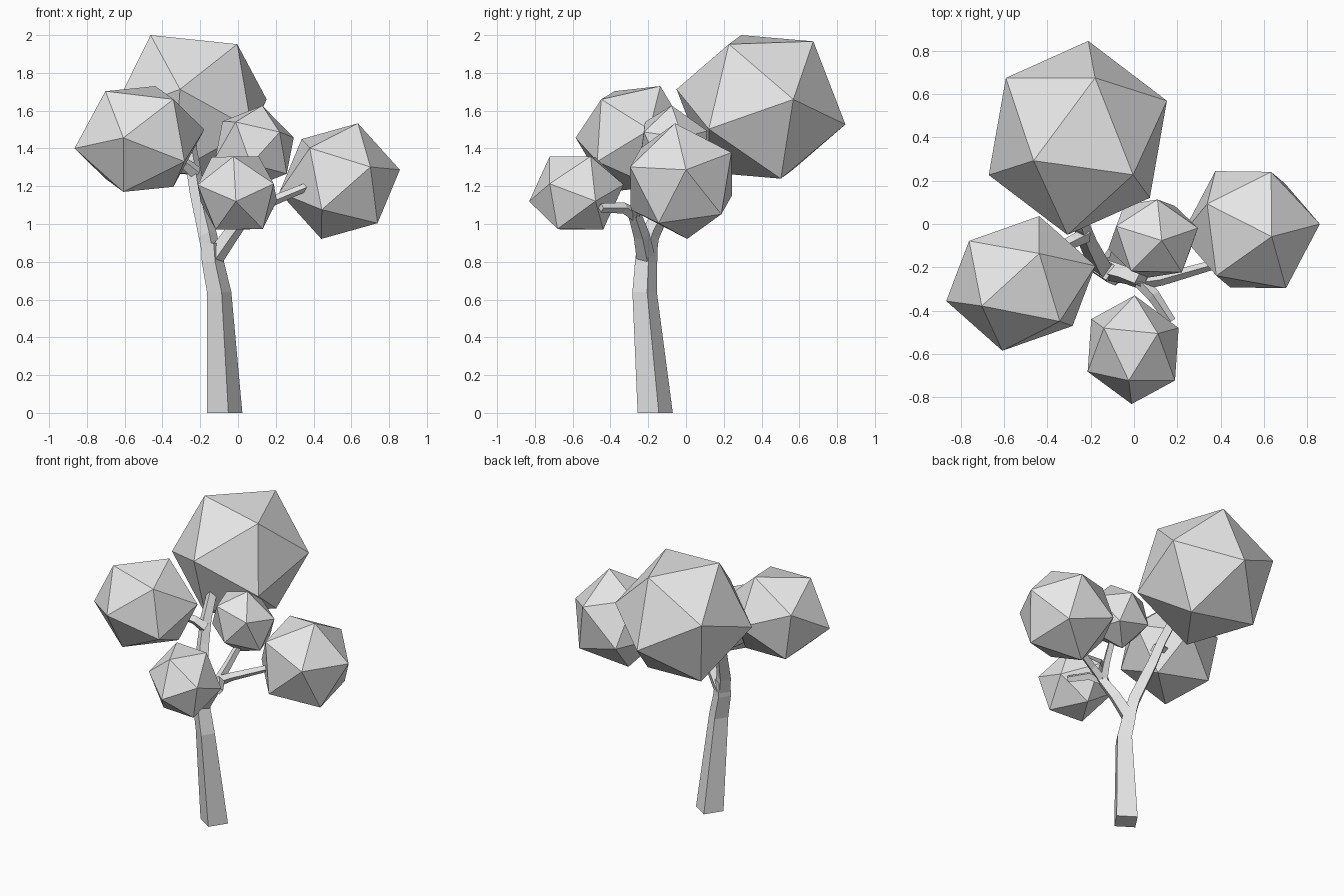
import bpy
import bmesh
from mathutils import Vector

cube = bpy.data.objects.get("Cube")
if cube:
    bpy.data.objects.remove(cube, do_unlink=True)

GREY = (0.8, 0.8, 0.8, 1.0)
grey = bpy.data.materials.new("light_grey")
grey.use_nodes = True
grey.diffuse_color = GREY
grey.node_tree.nodes["Principled BSDF"].inputs["Base Color"].default_value = GREY


def finish(name, bm):
    """Turn a bmesh into a flat-shaded grey object."""
    bmesh.ops.recalc_face_normals(bm, faces=bm.faces)
    mesh = bpy.data.meshes.new(name)
    bm.to_mesh(mesh)
    bm.free()
    mesh.materials.append(grey)
    obj = bpy.data.objects.new(name, mesh)
    bpy.context.collection.objects.link(obj)
    return obj


def leaf_ball(name, centre, a, b, c):
    """Slightly stretched icosahedron from its centre and one face's corner offsets."""
    a, b, c, centre = Vector(a), Vector(b), Vector(c), Vector(centre)
    k = (5 ** 0.5 - 1) / 2
    half = [a, b, c, k * (a + b) - c, k * (b + c) - a, k * (c + a) - b]
    bm = bmesh.new()
    for p in half:
        bm.verts.new(centre + p)
        bm.verts.new(centre - p)
    bmesh.ops.convex_hull(bm, input=bm.verts)
    return finish(name, bm)


def limb(name, path, radii, level=False):
    """Four-sided tapering tube; level keeps every ring horizontal."""
    pts = [Vector(p) for p in path]
    bm = bmesh.new()
    rings = []
    for i, (p, r) in enumerate(zip(pts, radii)):
        before = pts[max(i - 1, 0)]
        after = pts[min(i + 1, len(pts) - 1)]
        t = Vector((0, 0, 1)) if level else (after - before).normalized()
        ref = Vector((0.2, -0.98, 0.0)) if abs(t.z) > 0.6 else Vector((0, 0, 1))
        u = (ref - t * ref.dot(t)).normalized()
        v = t.cross(u)
        rings.append([bm.verts.new(p + d * r) for d in (u, v, -u, -v)])
    for lo, hi in zip(rings, rings[1:]):
        for j in range(4):
            n = (j + 1) % 4
            bm.faces.new((lo[j], lo[n], hi[n], hi[j]))
    bm.faces.new(rings[0])
    bm.faces.new(rings[-1])
    return finish(name, bm)


# Trunk
limb("trunk",
     [(-0.07, -0.163, 0), (-0.1, -0.219, 0.64), (-0.133, -0.211, 0.8), (-0.14, -0.205, 0.9)],
     [0.095, 0.066, 0.06, 0.055], level=True)

# Main branches
limb("rear_branch",
     [(-0.133, -0.21, 0.8), (-0.16, -0.19, 0.94), (-0.215, -0.08, 1.17),
      (-0.24, -0.01, 1.32), (-0.27, 0.12, 1.5)],
     [0.05, 0.05, 0.042, 0.038, 0.034])
limb("front_branch",
     [(-0.125, -0.212, 0.82), (-0.04, -0.235, 0.94), (0.05, -0.275, 1.06)],
     [0.05, 0.043, 0.034])

# Twigs that carry the leaf balls
limb("right_side_twig", [(-0.22, -0.05, 1.27), (-0.28, -0.08, 1.32), (-0.38, -0.13, 1.36)],
     [0.036, 0.03, 0.026])
limb("left_side_twig", [(0.03, -0.27, 1.045), (0.13, -0.255, 1.1), (0.36, -0.19, 1.195)],
     [0.034, 0.028, 0.022])
limb("front_twig", [(0.03, -0.265, 1.045), (0.09, -0.33, 1.085), (0.17, -0.45, 1.085)],
     [0.034, 0.03, 0.024])
limb("middle_twig", [(0.03, -0.27, 1.04), (0.06, -0.2, 1.14), (0.09, -0.1, 1.27)],
     [0.032, 0.027, 0.023])

# Leaf balls
leaf_ball("rear_leaf_ball", (-0.259, 0.397, 1.62),
          (-0.204, -0.105, 0.38), (0.255, -0.17, 0.332), (-0.048, -0.447, 0.093))
leaf_ball("right_leaf_ball", (-0.522, -0.274, 1.45),
          (0.085, 0.138, 0.28), (-0.18, -0.104, 0.253), (0.18, -0.175, 0.21))
leaf_ball("left_leaf_ball", (0.538, -0.026, 1.227),
          (0.097, -0.032, 0.306), (0.319, 0.026, 0.06), (0.163, -0.27, 0.075))
leaf_ball("front_leaf_ball", (-0.004, -0.58, 1.164),
          (0.114, 0.075, 0.194), (-0.02, -0.142, 0.193), (-0.135, 0.1, 0.19))
leaf_ball("middle_leaf_ball", (0.088, -0.067, 1.405),
          (0.04, -0.009, 0.222), (-0.17, 0.057, 0.139), (0.02, 0.18, 0.088))
